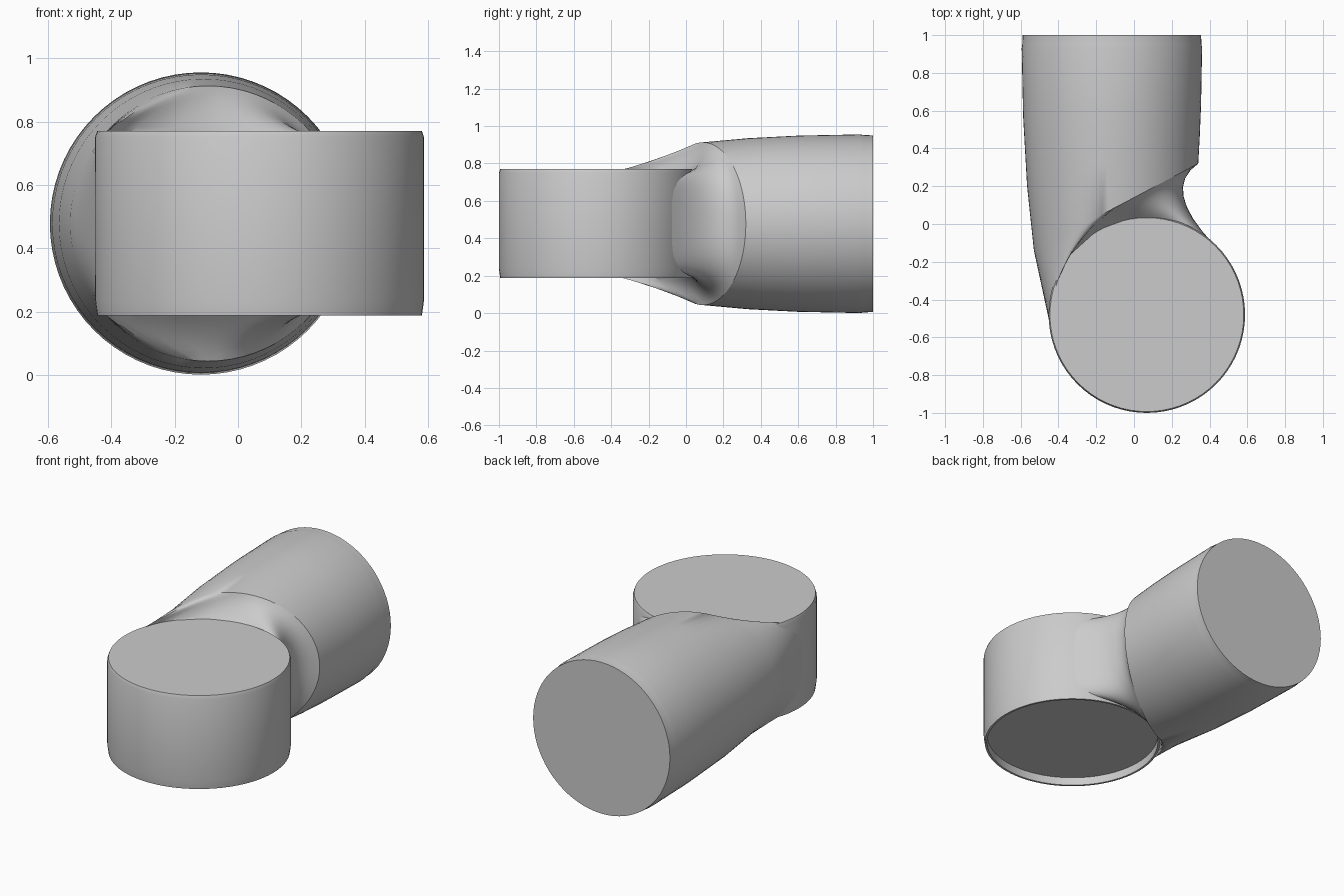
import bpy, bmesh
from math import cos, sin, pi, radians, copysign

if "Cube" in bpy.data.objects:
    bpy.data.objects.remove(bpy.data.objects["Cube"])

N = 72
CX, CY, R = 0.068, -0.48, 0.52      # upright cup axis and radius
Z0, Z1, ZM = 0.187, 0.77, 0.478


def loft(name, rings, cap_first=True, cap_last=True):
    bm = bmesh.new()
    loops = [[bm.verts.new(p) for p in ring] for ring in rings]
    for a, b in zip(loops, loops[1:]):
        for i in range(N):
            j = (i + 1) % N
            bm.faces.new((a[i], a[j], b[j], b[i]))
    if cap_first:
        bm.faces.new(loops[0])
    if cap_last:
        bm.faces.new(loops[-1])
    bmesh.ops.recalc_face_normals(bm, faces=bm.faces)
    me = bpy.data.meshes.new(name)
    bm.to_mesh(me)
    bm.free()
    ob = bpy.data.objects.new(name, me)
    bpy.context.collection.objects.link(ob)
    bpy.ops.object.select_all(action='DESELECT')
    ob.select_set(True)
    bpy.context.view_layer.objects.active = ob
    bpy.ops.object.shade_smooth_by_angle(angle=radians(30))
    return ob


ANGLES = [2 * pi * i / N for i in range(N)]


# Upright round cup with a shallow recess underneath
def disc(r, z):
    return [(CX + r * cos(t), CY + r * sin(t), z) for t in ANGLES]


loft("upright_cup", [disc(R - 0.007, Z1), disc(R, Z1 - 0.02), disc(R, Z0 + 0.05),
                     disc(R - 0.007, Z0), disc(R - 0.02, Z0), disc(R - 0.02, Z0 + 0.05)])


# Horizontal tube: rings slant more as they approach the cup
def tube_ring(cx, r, y, slant):
    return [(cx + r * cos(t), y + slant * cos(t), ZM + r * sin(t)) for t in ANGLES]


# Where the neck meets the cup wall: a rounded rectangle wrapped on the cup
def wall_ring():
    pts = []
    for t in ANGLES:
        u = copysign(abs(cos(t)) ** 0.5, cos(t))
        v = copysign(abs(sin(t)) ** 0.5, sin(t))
        phi = radians(121 - 75 * u)
        pts.append((CX + (R - 0.006) * cos(phi), CY + (R - 0.006) * sin(phi),
                    ZM + 0.286 * v))
    return pts


end = tube_ring(-0.095, 0.435, 0.09, 0.23)
wall = wall_ring()


# Neck blend, pinched on the inner side of the elbow
def neck_ring(s):
    pts = []
    for t, a, b in zip(ANGLES, end, wall):
        k = 4 * s * (1 - s) * ((1 + cos(t)) / 2) ** 3
        p = [a[i] * (1 - s) + b[i] * s for i in range(3)]
        pts.append((p[0] - 0.12 * k, p[1] + 0.04 * k, p[2]))
    return pts


rings = [tube_ring(-0.117, 0.472, 1.0, 0), tube_ring(-0.117, 0.4745, 0.95, 0),
         tube_ring(-0.117, 0.4775, 0.93, 0), tube_ring(-0.116, 0.471, 0.6, 0.03),
         tube_ring(-0.109, 0.457, 0.33, 0.13), end]
rings += [neck_ring(s / 8) for s in range(1, 8)] + [wall]
loft("side_tube", rings, cap_last=False)
